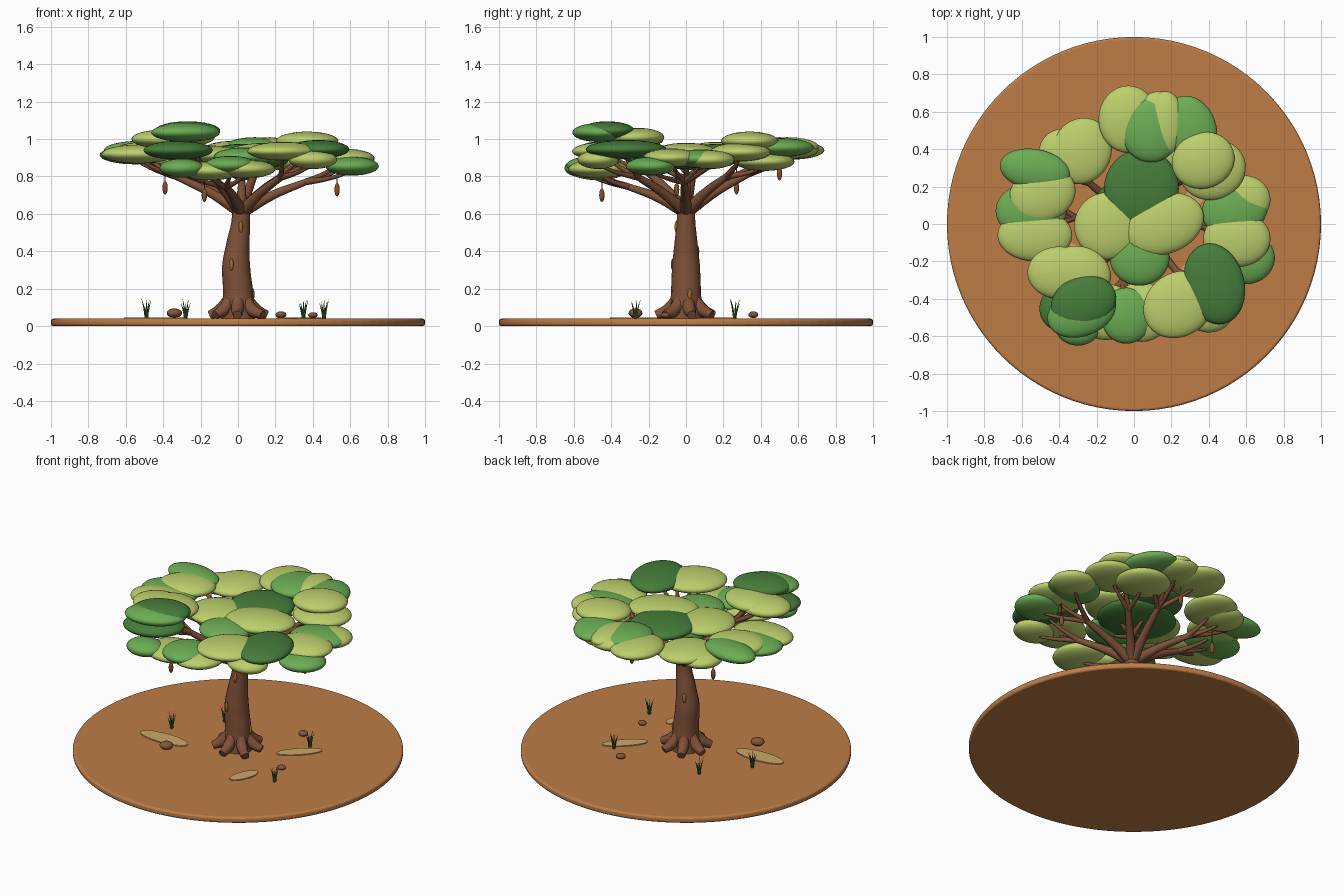
import bpy, bmesh, math, random
from mathutils import Matrix, Vector

random.seed(4)
if "Cube" in bpy.data.objects:
    bpy.data.objects.remove(bpy.data.objects["Cube"])


def srgb(c):
    return c / 12.92 if c <= 0.04045 else ((c + 0.055) / 1.055) ** 2.4


def material(name, code):
    rgba = [srgb(int(code[i:i + 2], 16) / 255) for i in (0, 2, 4)] + [1]
    mat = bpy.data.materials.new(name)
    mat.diffuse_color = rgba
    mat.use_nodes = True
    mat.node_tree.nodes["Principled BSDF"].inputs["Base Color"].default_value = rgba
    return mat


EARTH = material("orange earth", "BE7D46")
SAND = material("pale sand", "CDA768")
BARK = material("brown bark", "7F5138")
KNOT = material("amber knot", "A5682F")
POD = material("pod brown", "85512F")
ROCK = material("rock brown", "86533A")
GRASS = material("grass green", "4B7436")
LIGHT = material("light leaf", "BCCF6C")
MID = material("mid leaf", "6CAD54")
DARK = material("dark leaf", "467D3A")


def add(name, mesh, mat):
    obj = bpy.data.objects.new(name, mesh)
    bpy.context.collection.objects.link(obj)
    mesh.materials.clear()
    mesh.materials.append(mat)
    return obj


def from_bmesh(name, bm, mat, smooth=True):
    mesh = bpy.data.meshes.new(name)
    for face in bm.faces:
        face.smooth = smooth
    bm.to_mesh(mesh)
    bm.free()
    return add(name, mesh, mat)


def ellipsoid(name, centre, size, mat, turn=0.0):
    bm = bmesh.new()
    bmesh.ops.create_uvsphere(bm, u_segments=32, v_segments=16, radius=1)
    move = Matrix.Translation(centre) @ Matrix.Rotation(math.radians(turn), 4, "Z")
    bm.transform(move @ Matrix.Diagonal((*size, 1)))
    return from_bmesh(name, bm, mat)


def disc(name, centre, size, height, mat, turn=0.0):
    bm = bmesh.new()
    bmesh.ops.create_cone(bm, cap_ends=True, segments=96, radius1=1, radius2=1, depth=1)
    move = Matrix.Translation(centre) @ Matrix.Rotation(math.radians(turn), 4, "Z")
    bm.transform(move @ Matrix.Diagonal((*size, height, 1)))
    return from_bmesh(name, bm, mat, False)


def tube(name, points, mat, sides=3):
    """Smooth tapered tube through (position, radius) pairs."""
    curve = bpy.data.curves.new(name, "CURVE")
    curve.dimensions = "3D"
    curve.bevel_depth = 1
    curve.bevel_resolution = sides
    curve.use_fill_caps = True
    curve.resolution_u = 8
    spline = curve.splines.new("BEZIER")
    spline.bezier_points.add(len(points) - 1)
    for knot, (place, radius) in zip(spline.bezier_points, points):
        knot.co, knot.radius = place, radius
        knot.handle_left_type = knot.handle_right_type = "AUTO"
    helper = bpy.data.objects.new(name, curve)
    bpy.context.collection.objects.link(helper)
    bpy.context.view_layer.update()
    graph = bpy.context.evaluated_depsgraph_get()
    mesh = bpy.data.meshes.new_from_object(helper.evaluated_get(graph))
    bpy.data.objects.remove(helper)
    for poly in mesh.polygons:
        poly.use_smooth = len(poly.vertices) == 4
    return add(name, mesh, mat)


# Ground with rounded rim, and sand patches
ground = disc("ground", (0, 0, 0.02), (1, 1), 0.04, EARTH)
rim = ground.modifiers.new("rounded rim", "BEVEL")
rim.width, rim.segments = 0.014, 4
disc("sand_patch_right", (-0.44, -0.15, 0.042), (0.17, 0.06), 0.008, SAND)
disc("sand_patch_left", (0.34, 0.16, 0.042), (0.14, 0.045), 0.008, SAND, 44)
disc("sand_patch_front", (0.26, -0.31, 0.042), (0.1, 0.045), 0.008, SAND, 70)

# Trunk, swaying gently upward
tube("trunk", [((0, 0, 0.035), 0.092), ((0, 0, 0.18), 0.08),
               ((-0.01, 0, 0.32), 0.075), ((0, 0, 0.44), 0.062),
               ((0.014, 0, 0.55), 0.05), ((0.018, 0, 0.66), 0.046)], BARK, 6)

# Spreading roots
for i in range(7):
    a = math.tau * i / 7 + 0.2
    reach = random.uniform(0.15, 0.175)
    out = Vector((math.cos(a), math.sin(a), 0))
    tube("root", [(out * 0.04 + Vector((0, 0, 0.15)), 0.035),
                  (out * 0.1 + Vector((0, 0, 0.085)), 0.034),
                  (out * reach + Vector((0, 0, 0.06)), 0.024)], BARK)

# Amber knots on the bark
for spot in [(-0.035, -0.07, 0.33), (0.015, -0.05, 0.53), (0.078, 0.02, 0.17), (-0.03, 0.06, 0.4)]:
    ellipsoid("bark_knot", spot, (0.011, 0.011, 0.032), KNOT)

FORK = Vector((0.018, 0, 0.61))


def canopy(name, leaves, hub=None):
    """Leaf pads as (x, y, z, x radius, y radius, turn, colour), carried by a forked branch."""
    pads = [Vector(leaf[:3]) for leaf in leaves]
    middle = sum(pads, Vector()) / len(pads)
    split = FORK.lerp(middle, 0.62) - Vector((0, 0, 0.01))
    bend = FORK.lerp(split, 0.5) + Vector((0, 0, 0.012))
    tube(name + "_branch", [(FORK, 0.036), (bend, 0.025), (split, 0.018)], BARK)
    for pad, leaf in zip(pads, leaves):
        x, y, z, rx, ry, turn, mat = leaf
        ellipsoid(name + "_leaf_pad", pad, (rx, ry, 0.05), mat, turn)
        tip = pad - Vector((0, 0, 0.03))
        elbow = split.lerp(tip, 0.5) - Vector((0, 0, 0.008))
        tube(name + "_twig", [(split, 0.018), (elbow, 0.012), (tip, 0.007)], BARK, 2)


canopy("back", [(-0.03, 0.56, 0.94, 0.16, 0.18, 0, LIGHT),
                (0.14, 0.57, 0.945, 0.14, 0.14, 0, LIGHT),
                (0.09, 0.5, 0.96, 0.16, 0.17, 0, MID),
                (0.3, 0.51, 0.955, 0.14, 0.18, 20, MID),
                (0.17, 0.54, 0.96, 0.1, 0.17, 0, LIGHT)])
canopy("back_left", [(0.37, 0.34, 0.99, 0.17, 0.15, 20, LIGHT),
                     (0.42, 0.29, 0.93, 0.18, 0.16, 20, LIGHT),
                     (0.28, 0.42, 0.88, 0.17, 0.16, 0, LIGHT)])
canopy("right", [(-0.53, -0.06, 0.92, 0.2, 0.14, 0, LIGHT),
                 (-0.49, 0.16, 0.935, 0.18, 0.15, 20, LIGHT),
                 (-0.55, 0.07, 0.915, 0.19, 0.15, 0, MID)])
canopy("back_right", [(-0.53, 0.29, 0.94, 0.19, 0.11, -10, MID),
                      (-0.28, 0.39, 0.91, 0.16, 0.18, -20, LIGHT),
                      (-0.38, 0.38, 0.89, 0.13, 0.13, 0, LIGHT)])
canopy("front_right_top", [(-0.4, -0.26, 1.0, 0.17, 0.14, 0, LIGHT),
                           (-0.29, -0.26, 1.01, 0.17, 0.14, -20, LIGHT),
                           (-0.27, -0.42, 1.045, 0.18, 0.14, 20, DARK),
                           (-0.28, -0.47, 1.035, 0.19, 0.13, 20, MID),
                           (-0.32, -0.43, 0.94, 0.19, 0.15, 20, DARK)])
canopy("front_low", [(-0.3, -0.55, 0.845, 0.12, 0.1, 0, MID),
                     (-0.15, -0.47, 0.83, 0.17, 0.15, 0, LIGHT),
                     (-0.04, -0.49, 0.86, 0.14, 0.15, 0, MID),
                     (0.04, -0.47, 0.84, 0.16, 0.16, 0, LIGHT)])
canopy("front_left", [(0.24, -0.43, 0.935, 0.2, 0.17, 35, LIGHT),
                      (0.43, -0.32, 0.945, 0.16, 0.22, 15, DARK),
                      (0.4, -0.47, 0.89, 0.13, 0.11, 0, LIGHT)])
canopy("left", [(0.55, -0.08, 0.9, 0.18, 0.15, 0, LIGHT),
                (0.54, 0.08, 0.895, 0.18, 0.15, 20, MID),
                (0.59, 0.13, 0.89, 0.14, 0.13, 0, LIGHT),
                (0.61, -0.19, 0.855, 0.145, 0.13, 20, MID)])
canopy("centre", [(0.04, 0.19, 0.925, 0.2, 0.21, 0, DARK),
                  (0.16, 0.0, 0.93, 0.22, 0.16, 20, LIGHT),
                  (-0.14, -0.01, 0.915, 0.18, 0.18, 0, LIGHT),
                  (0.03, -0.18, 0.905, 0.16, 0.15, 0, MID),
                  (0.02, 0.05, 0.885, 0.25, 0.22, 0, DARK)])

# Hanging seed pods on thin stalks
for x, y, z in [(-0.39, 0.27, 0.74), (-0.18, -0.45, 0.7), (0.53, -0.05, 0.73), (0.05, 0.5, 0.815)]:
    ellipsoid("seed_pod", (x, y, z), (0.014, 0.014, 0.036), POD)
    tube("pod_stalk", [((x, y, z + 0.03), 0.003), ((x, y, z + 0.13), 0.003)], POD, 1)

# Rocks
for x, y, r in [(-0.34, -0.27, 0.042), (0.23, 0.36, 0.03), (0.4, -0.11, 0.026)]:
    ellipsoid("rock", (x, y, 0.04 + r * 0.7), (r, r * 0.85, r * 0.6), ROCK, 25)

# Grass tufts
for x, y in [(0.46, -0.27), (-0.28, 0.26), (0.35, 0.26), (-0.49, 0.0)]:
    for i in range(5):
        a = math.tau * i / 5 + 0.3
        lean = Vector((math.cos(a), math.sin(a), 0)) * 0.022
        base = Vector((x, y, 0.038)) + lean * 0.2
        top = base + lean + Vector((0, 0, random.uniform(0.08, 0.11)))
        tube("grass_blade", [(base, 0.005), (base.lerp(top, 0.5) - lean * 0.15, 0.004), (top, 0.0005)], GRASS, 1)
